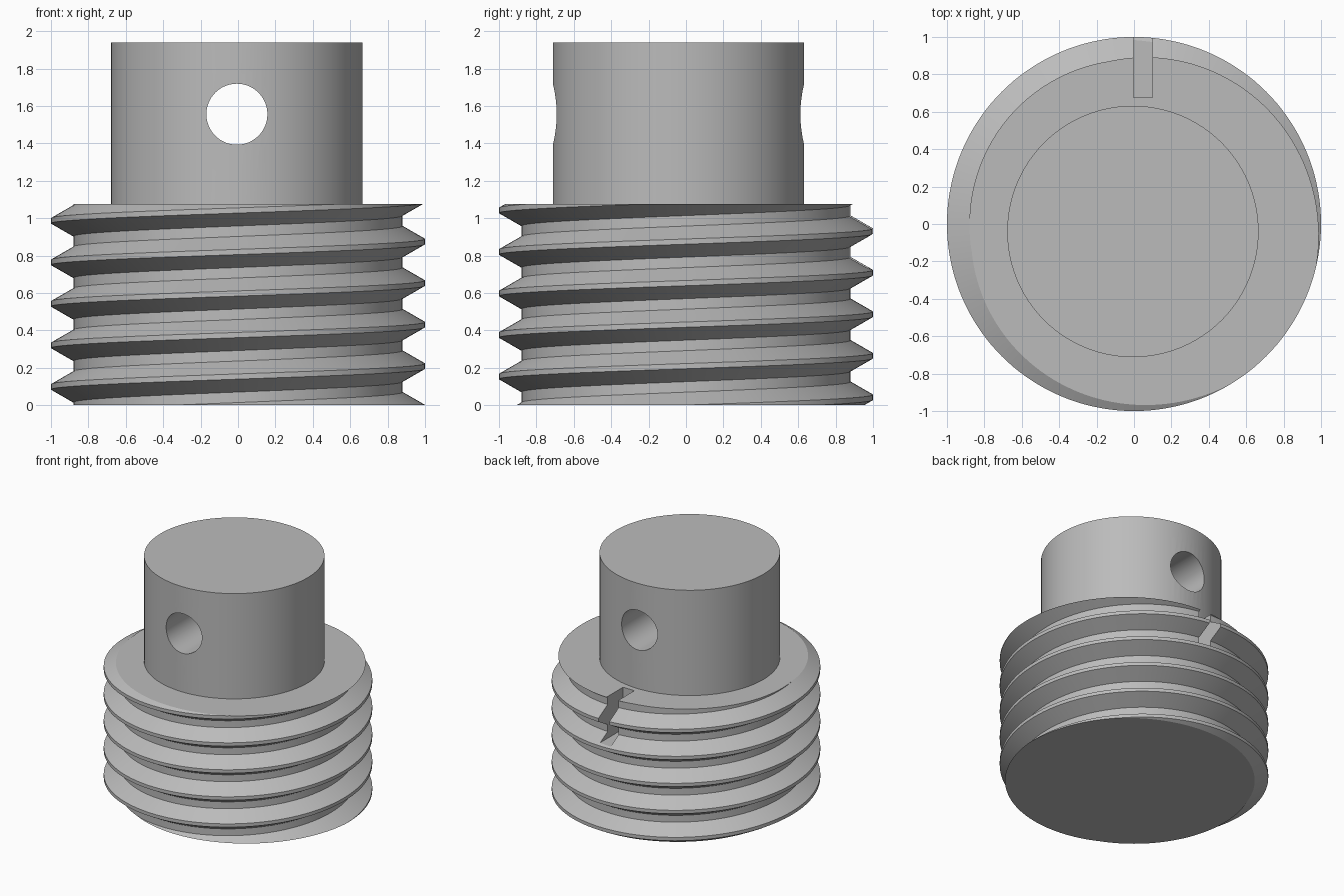
import bpy, bmesh, math
from mathutils import Vector

if "Cube" in bpy.data.objects:
    bpy.data.objects.remove(bpy.data.objects["Cube"])

SEG = 144                    # facets around the thread
PITCH = 0.222
CREST_R, ROOT_R = 1.0, 0.88
BODY_TOP, TOP = 1.075, 1.94
NECK = Vector((-0.006, -0.04, 0))
CREST_Z = 0.209              # crest height at angle zero

grey = bpy.data.materials.new("grey metal")
grey.diffuse_color = (0.5, 0.5, 0.5, 1)
grey.use_nodes = True
grey.node_tree.nodes["Principled BSDF"].inputs["Base Color"].default_value = grey.diffuse_color


def make_object(name, bm):
    mesh = bpy.data.meshes.new(name)
    bmesh.ops.recalc_face_normals(bm, faces=bm.faces)
    bm.to_mesh(mesh)
    bm.free()
    mesh.materials.append(grey)
    ob = bpy.data.objects.new(name, mesh)
    bpy.context.collection.objects.link(ob)
    return ob


def cylinder(name, radius, depth, loc, rot=(0, 0, 0)):
    bpy.ops.mesh.primitive_cylinder_add(vertices=96, radius=radius, depth=depth,
                                        location=loc, rotation=rot)
    ob = bpy.context.object
    ob.name = name
    ob.data.materials.append(grey)
    return ob


def combine(target, tool, operation):
    mod = target.modifiers.new(operation.lower(), 'BOOLEAN')
    mod.operation, mod.solver, mod.object = operation, 'EXACT', tool
    bpy.context.view_layer.objects.active = target
    bpy.ops.object.modifier_apply(modifier=mod.name)
    bpy.data.objects.remove(tool, do_unlink=True)


# Threaded body: helical profile wound around z, trimmed flat at both ends
profile = [(CREST_R, -0.014), (CREST_R, 0.014),
           (ROOT_R, 0.083), (ROOT_R, 0.139)]
rows = [(r, z + PITCH * k) for k in range(-3, 8) for r, z in profile]
bm = bmesh.new()
columns = []
for j in range(SEG):
    a = 2 * math.pi * j / SEG
    columns.append([bm.verts.new((r * math.cos(a), r * math.sin(a),
                                  CREST_Z + z + PITCH * j / SEG)) for r, z in rows])
for j in range(SEG):
    left = columns[j]
    # the last column meets the first one a full pitch higher
    right = columns[j + 1] if j < SEG - 1 else columns[0][4:]
    for i in range(min(len(left), len(right)) - 1):
        bm.faces.new((left[i], right[i], right[i + 1], left[i + 1]))
for height, side in ((0, -1), (BODY_TOP, 1)):
    cut = bmesh.ops.bisect_plane(bm, geom=bm.verts[:] + bm.edges[:] + bm.faces[:],
                                 dist=1e-6, plane_co=(0, 0, height),
                                 plane_no=(0, 0, side), clear_outer=True)
    rim = [e for e in cut["geom_cut"] if isinstance(e, bmesh.types.BMEdge)]
    bmesh.ops.edgeloop_fill(bm, edges=rim)
plug = make_object("threaded_plug", bm)

# Plain neck, slightly off centre
base = 0.95
neck = cylinder("neck", 0.672, TOP - base, NECK + Vector((0, 0, (TOP + base) / 2)))
combine(plug, neck, 'UNION')

# Cross hole through the neck
hole = cylinder("hole_cutter", 0.163, 3, NECK + Vector((0, 0, 1.556)),
                (math.pi / 2, 0, 0))
combine(plug, hole, 'DIFFERENCE')

# Narrow slot in the back of the thread
bm = bmesh.new()
bmesh.ops.create_cube(bm, size=1)
for v in bm.verts:
    v.co = (0.1 if v.co.x > 0 else -0.004,
            1.2 if v.co.y > 0 else 0.675,
            1.2 if v.co.z > 0 else 0.732)
combine(plug, make_object("slot_cutter", bm), 'DIFFERENCE')

# Smooth walls with crisp edges
bpy.ops.object.select_all(action='DESELECT')
plug.select_set(True)
bpy.context.view_layer.objects.active = plug
bpy.ops.object.shade_smooth_by_angle(angle=math.radians(25))
